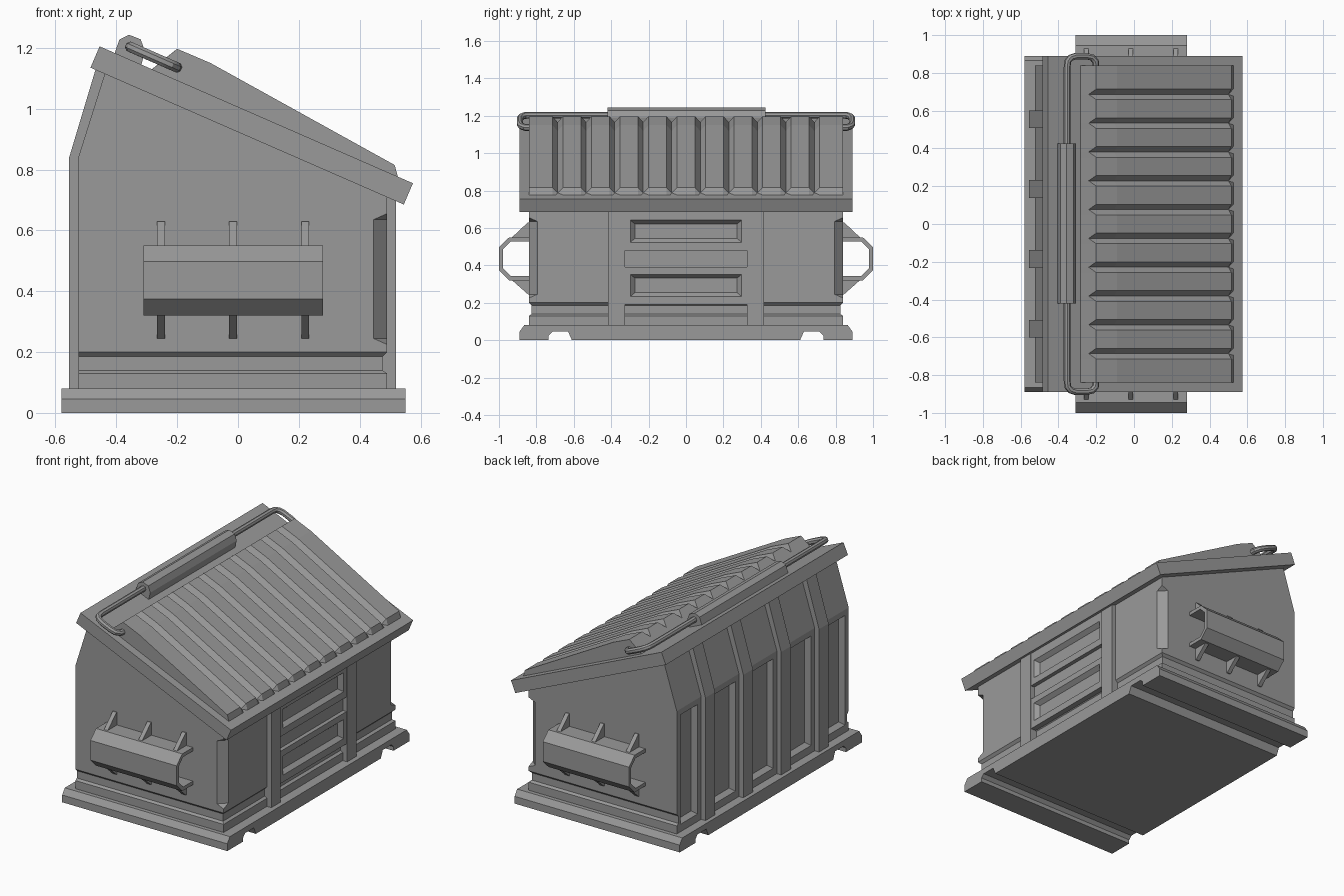
import bpy, bmesh
from mathutils import Vector

cube = bpy.data.objects.get("Cube")
if cube:
    bpy.data.objects.remove(cube, do_unlink=True)

grey = bpy.data.materials.new("painted_grey_steel")
grey.use_nodes = True
GREY = (0.32, 0.32, 0.32, 1)
grey.diffuse_color = GREY
grey.node_tree.nodes["Principled BSDF"].inputs["Base Color"].default_value = GREY

HALF_Y = 0.84                      # half length of the container


def lid_top(x):
    return 1.205 - 0.437 * (x + 0.455)


def finish(name, bm):
    bmesh.ops.recalc_face_normals(bm, faces=bm.faces)
    mesh = bpy.data.meshes.new(name)
    bm.to_mesh(mesh)
    bm.free()
    mesh.materials.append(grey)
    obj = bpy.data.objects.new(name, mesh)
    bpy.context.collection.objects.link(obj)
    return obj


def loft(name, rings):
    """Skin a list of matching closed rings and cap both ends."""
    bm = bmesh.new()
    loops = [[bm.verts.new(p) for p in ring] for ring in rings]
    n = len(loops[0])
    for a, b in zip(loops, loops[1:]):
        for i in range(n):
            j = (i + 1) % n
            bm.faces.new((a[i], a[j], b[j], b[i]))
    bm.faces.new(loops[0])
    bm.faces.new(loops[-1])
    return finish(name, bm)


def extrude_y(name, profile, y0, y1):
    return loft(name, [[(x, y, z) for x, z in profile] for y in (y0, y1)])


def extrude_x(name, profile, x0, x1):
    return loft(name, [[(x, y, z) for y, z in profile] for x in (x0, x1)])


def rect_x(x, y0, y1, z0, z1):
    return [(x, y0, z0), (x, y1, z0), (x, y1, z1), (x, y0, z1)]


def cut(target, cutter):
    mod = target.modifiers.new("cut", 'BOOLEAN')
    mod.operation = 'DIFFERENCE'
    mod.solver = 'EXACT'
    mod.object = cutter
    bpy.context.view_layer.objects.active = target
    bpy.ops.object.modifier_apply(modifier=mod.name)
    bpy.data.objects.remove(cutter, do_unlink=True)


# Base skid with chamfered ends and two notches through it
half = [(0.61, 0), (0.63, 0.045), (0.715, 0.045), (0.735, 0.025), (0.735, 0),
        (0.89, 0), (0.89, 0.045), (0.865, 0.08)]
extrude_x("base_skid", half + [(-y, z) for y, z in reversed(half)], -0.58, 0.55)

# Grooved plinth under the body
levels = [(0.07, 0), (0.13, 0), (0.14, 0.015), (0.185, 0.015), (0.2, 0)]
loft("plinth", [[(-0.525, -HALF_Y + d, z), (0.49 - d, -HALF_Y + d, z),
                 (0.49 - d, HALF_Y - d, z), (-0.525, HALF_Y - d, z)] for z, d in levels])

# Main body
body = extrude_y("body", [(-0.525, 0.2), (0.49, 0.2), (0.49, 0.72), (-0.435, 1.125),
                          (-0.525, 0.84)], -HALF_Y, HALF_Y)

# Chamfered front corners that stop short of top and bottom
for s in (-1, 1):
    rings = []
    for z, out in ((0.245, -0.04), (0.635, 0.04)):
        rings.append([(0.4, s * 0.885, z), (0.535, s * 0.75, z), (0.5125, s * 0.8625, z + out)])
    cut(body, loft("corner_cutter", rings))

# Back ribs, and recessed panels between them
rib_y = (-0.555, -0.185, 0.185, 0.555)
for i, y in enumerate(rib_y):
    extrude_y(f"back_rib_{i + 1}", [(-0.555, 0.07), (-0.5, 0.07), (-0.5, 0.84), (-0.42, 1.11),
                                    (-0.465, 1.14), (-0.555, 0.84)], y - 0.047, y + 0.047)
edges = [-HALF_Y] + [y + s * 0.047 for y in rib_y for s in (-1, 1)] + [HALF_Y]
plinth = bpy.data.objects["plinth"]
for y0, y1 in zip(edges[::2], edges[1::2]):
    for target in (body, plinth):
        cut(target, loft("panel_cutter", [
            rect_x(-0.535, y0 + 0.03, y1 - 0.03, 0.12, 0.81),
            rect_x(-0.495, y0 + 0.055, y1 - 0.055, 0.145, 0.785)]))

# Front posts
for name, s in (("left", 1), ("right", -1)):
    loft(f"front_post_{name}", [rect_x(x, s * 0.325, s * 0.417, 0.07, 0.715) for x in (0.45, 0.52)])

# Front panels with a sunken centre
for name, z0, z1, r0, r1 in (("upper", 0.48, 0.71, 0.525, 0.64), ("lower", 0.19, 0.39, 0.235, 0.35)):
    panel = loft(f"front_panel_{name}", [rect_x(x, -0.326, 0.326, z0, z1) for x in (0.46, 0.515)])
    cut(panel, loft("recess_cutter", [rect_x(0.525, -0.308, 0.308, r0 - 0.01, r1 + 0.01),
                                      rect_x(0.485, -0.268, 0.268, r0 + 0.023, r1 - 0.023)]))

# Sloping lid
extrude_y("lid", [(-0.455, 1.205), (-0.485, 1.135), (0.545, 0.685), (0.575, 0.755)], -0.89, 0.89)

# Raised lid panel with V grooves
ridge = [(-0.295, 1.12), (-0.2, 1.197), (-0.09, 1.15), (0.515, 0.815), (0.53, 0.76)]
groove = [(-0.295, 1.12), (-0.24, 1.165), (-0.105, 1.118), (0.5, 0.787), (0.53, 0.76)]
stations = [(-HALF_Y, ridge)]
for k in range(10):
    y = (k - 4.5) * 0.1525
    stations += [(y - 0.028, ridge), (y, groove), (y + 0.028, ridge)]
stations.append((HALF_Y, ridge))
loft("lid_raised_panel", [[(x, y, z) for x, z in prof] for y, prof in stations])

# Lid bar: bent round tube
path = [(-0.2, 0.82), (-0.204, 0.862), (-0.222, 0.882), (-0.25, 0.888), (-0.31, 0.888),
        (-0.335, 0.88), (-0.35, 0.862), (-0.354, 0.83)]
path += [(x, -y) for x, y in reversed(path)]
curve = bpy.data.curves.new("lid_bar", 'CURVE')
curve.dimensions = '3D'
curve.bevel_depth = 0.018
curve.bevel_resolution = 2
curve.use_fill_caps = True
spline = curve.splines.new('POLY')
spline.points.add(len(path) - 1)
for p, (x, y) in zip(spline.points, path):
    p.co = (x, y, lid_top(x) + 0.042, 1)
curve.materials.append(grey)
bar = bpy.data.objects.new("lid_bar", curve)
bpy.context.collection.objects.link(bar)
bpy.ops.object.select_all(action='DESELECT')
bar.select_set(True)
bpy.context.view_layer.objects.active = bar
bpy.ops.object.convert(target='MESH')
bpy.ops.object.shade_smooth_by_angle()

# Faceted cover over the bar
extrude_y("bar_cover", [(-0.41, 1.17), (-0.39, 1.227), (-0.358, 1.243), (-0.32, 1.228),
                        (-0.306, 1.19), (-0.32, 1.135)], -0.42, 0.425)

# Lifting pockets on both ends, with gussets
channel = [(0.83, 0.55), (0.945, 0.55), (1.0, 0.497), (1.0, 0.375), (0.945, 0.32), (0.83, 0.32),
           (0.83, 0.342), (0.937, 0.342), (0.978, 0.385), (0.978, 0.487), (0.937, 0.528), (0.83, 0.528)]
gussets = ([(0.83, 0.63), (0.845, 0.63), (0.93, 0.55), (0.93, 0.54), (0.83, 0.54)],
           [(0.83, 0.245), (0.845, 0.245), (0.93, 0.32), (0.93, 0.33), (0.83, 0.33)])
for name, s in (("front", -1), ("back", 1)):
    extrude_x(f"lifting_pocket_{name}", [(s * y, z) for y, z in channel], -0.31, 0.28)
    for x in (-0.253, -0.017, 0.221):
        for level, prof in zip(("upper", "lower"), gussets):
            extrude_x(f"gusset_{name}_{level}", [(s * y, z) for y, z in prof], x - 0.013, x + 0.013)
